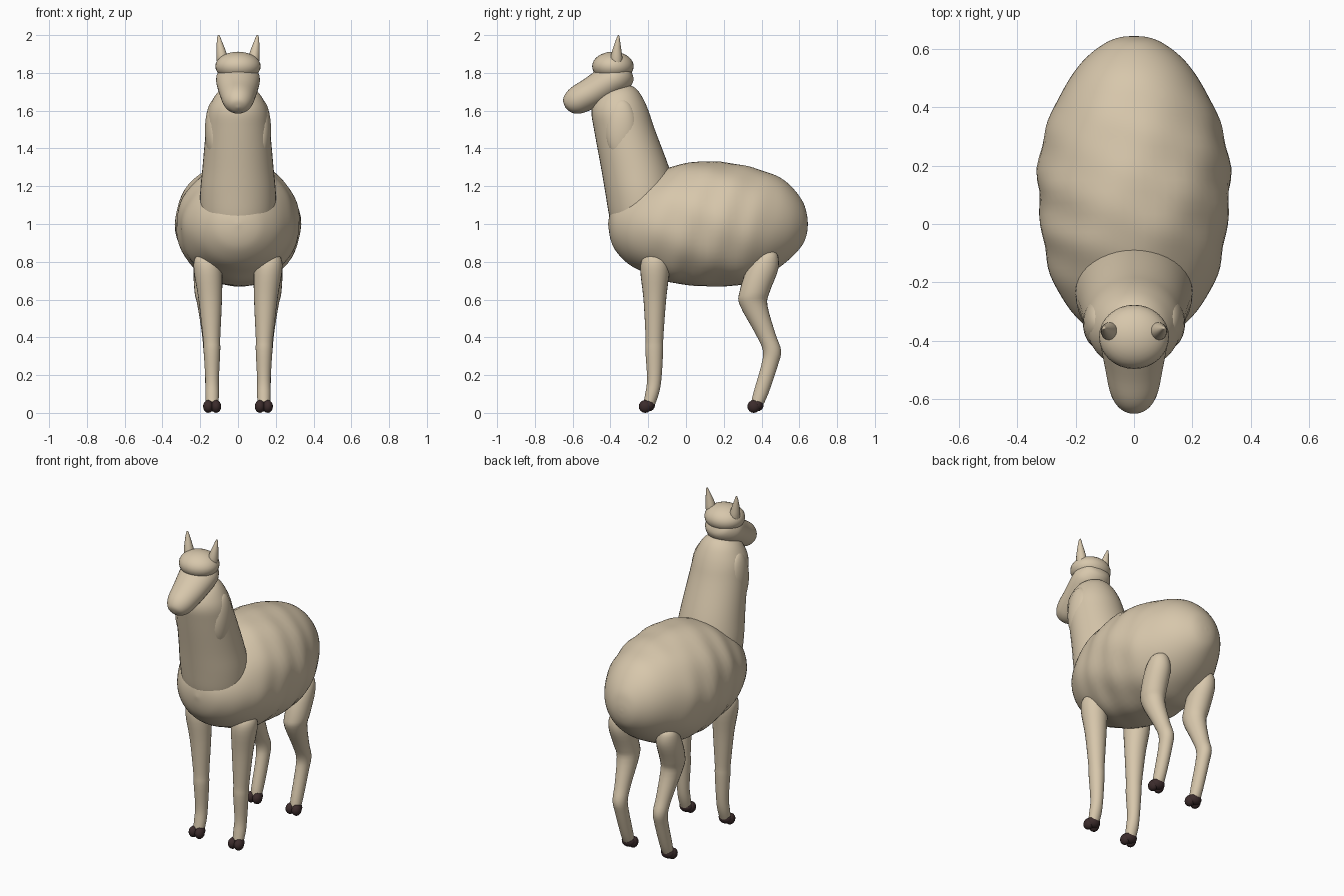
import bpy, bmesh, math
from mathutils import Vector

if "Cube" in bpy.data.objects:
    bpy.data.objects.remove(bpy.data.objects["Cube"])


def material(name, rgb):
    m = bpy.data.materials.new(name)
    m.diffuse_color = (*rgb, 1)
    m.use_nodes = True
    m.node_tree.nodes["Principled BSDF"].inputs["Base Color"].default_value = m.diffuse_color
    return m


WOOL = material("cream wool", (0.68, 0.57, 0.41))
HOOF = material("dark brown hoof", (0.045, 0.025, 0.025))


def finish(bm, name, mat):
    bmesh.ops.recalc_face_normals(bm, faces=bm.faces)
    me = bpy.data.meshes.new(name)
    bm.to_mesh(me)
    bm.free()
    for p in me.polygons:
        p.use_smooth = True
    me.materials.append(mat)
    ob = bpy.data.objects.new(name, me)
    bpy.context.collection.objects.link(ob)
    return ob


def smooth_rings(rings, steps):
    """Catmull-Rom interpolation of (x, y, z, rx, rn) rings."""
    out = []
    for i in range(len(rings) - 1):
        a, b, c, d = (rings[max(0, min(len(rings) - 1, i + k))] for k in (-1, 0, 1, 2))
        for s in range(steps):
            t = s / steps
            out.append([0.5 * (2 * q + (r - p) * t + (2 * p - 5 * q + 4 * r - w) * t * t
                               + (3 * q - p - 3 * r + w) * t ** 3)
                        for p, q, r, w in zip(a, b, c, d)])
    return out + [list(rings[-1])]


def loft(name, rings, normal, mat=WOOL, sides=32, steps=4, lump=None):
    """Skin through ellipses spanned by the x axis and the given direction."""
    bm = bmesh.new()
    n, loops = Vector(normal).normalized(), []
    for x, y, z, rx, rn in smooth_rings(rings, steps):
        loop = []
        for k in range(sides):
            a = 2 * math.pi * k / sides
            f = 1 + (lump(y, a) if lump else 0)
            off = Vector((1, 0, 0)) * max(rx, .002) * math.cos(a) + n * max(rn, .002) * math.sin(a)
            loop.append(bm.verts.new(Vector((x, y, z)) + off * f))
        loops.append(loop)
    for p, q in zip(loops, loops[1:]):
        for k in range(sides):
            j = (k + 1) % sides
            bm.faces.new((p[k], p[j], q[j], q[k]))
    bm.faces.new(loops[0])
    bm.faces.new(loops[-1])
    return finish(bm, name, mat)


def ellipsoid(name, centre, radii, mat=WOOL, seg=32):
    bm = bmesh.new()
    bmesh.ops.create_uvsphere(bm, u_segments=seg, v_segments=seg // 2, radius=1)
    for v in bm.verts:
        v.co = Vector(c + r * q for c, r, q in zip(centre, radii, v.co))
    return finish(bm, name, mat)


# woolly body with soft lumps that fade out at both ends
def wool(y, a):
    fade = max(0, 1 - ((y - .1) / .4) ** 2)
    return .016 * fade * (math.sin(23 * y + 3 * a) * math.sin(5 * a - 9 * y)
                          + .6 * math.sin(37 * y - 4 * a + 1))


body = [(-.412, 1, .004, .004), (-.40, .995, .075, .075), (-.37, .99, .14, .135),
        (-.3, .985, .215, .2), (-.2, .99, .275, .255), (-.1, .995, .305, .30),
        (0, 1, .32, .325), (.15, 1, .33, .33), (.3, .995, .31, .315), (.4, 1, .275, .285),
        (.5, 1.01, .22, .235), (.57, 1.01, .165, .175), (.62, 1.005, .10, .11),
        (.64, 1, .05, .05), (.645, 1, .003, .003)]
loft("body", [(0, *r) for r in body], (0, 0, 1), sides=56, lump=wool)

# neck: height, front y, back y, half width
neck = [(1.0, -.395, -.02, .19), (1.06, -.41, -.03, .2), (1.17, -.428, -.055, .2),
        (1.3, -.45, -.09, .188), (1.5, -.487, -.165, .17), (1.59, -.50, -.195, .16),
        (1.65, -.485, -.22, .138), (1.70, -.45, -.25, .105), (1.73, -.40, -.285, .06),
        (1.738, -.345, -.335, .005)]
loft("neck", [(0, (f + b) / 2, z, w, (b - f) / 2) for z, f, b, w in neck], (0, 1, 0), sides=40)

# tapered head and muzzle, sloping down to the front
head = [(-.30, 1.825, .02, .02), (-.315, 1.815, .075, .065), (-.355, 1.787, .108, .088),
        (-.40, 1.757, .116, .09), (-.49, 1.70, .1, .083), (-.56, 1.662, .086, .077),
        (-.60, 1.638, .07, .065), (-.628, 1.622, .043, .04), (-.638, 1.616, .004, .004)]
loft("muzzle", [(0, *r) for r in head], (0, -.57, .82))
ellipsoid("head_tuft", (0, -.387, 1.835), (.12, .11, .077))

front_leg = [(.17, -.165, .85, .012, .02), (.168, -.165, .825, .057, .06),
             (.16, -.165, .76, .075, .077), (.147, -.165, .6, .062, .06),
             (.14, -.167, .4, .046, .047), (.138, -.168, .33, .044, .047),
             (.137, -.168, .18, .036, .038), (.137, -.18, .1, .036, .036),
             (.137, -.2, .03, .032, .03)]
hind_leg = [(.17, .435, .862, .012, .02), (.169, .43, .835, .052, .055),
            (.165, .405, .76, .07, .083), (.16, .363, .64, .07, .08),
            (.153, .358, .57, .062, .073), (.145, .42, .42, .046, .053),
            (.141, .455, .33, .042, .048), (.138, .442, .25, .038, .044),
            (.137, .395, .1, .035, .04), (.137, .372, .03, .032, .03)]
ear = [(.08, -.368, 1.84, .03, .03), (.084, -.368, 1.88, .03, .031),
       (.09, -.366, 1.92, .024, .024), (.099, -.361, 1.97, .013, .012),
       (.102, -.358, 1.995, .006, .005), (.102, -.358, 2.0, .002, .002)]


def mirror(rings, s):
    return [(s * r[0], *r[1:]) for r in rings]


# paired parts
for s, side in ((-1, "left"), (1, "right")):
    loft(f"ear_{side}", mirror(ear, s), (0, 1, 0), sides=16)
    ellipsoid(f"neck_tuft_{side}", (s * .122, -.34, 1.495), (.053, .085, .165))
    for part, rings, y in (("front", front_leg, -.21), ("hind", hind_leg, .365)):
        loft(f"{part}_leg_{side}", mirror(rings, s), (0, 1, 0), sides=24)
        # split hoof: two toes and a heel
        for i, t in enumerate((-1, 1)):
            ellipsoid(f"{part}_toe_{side}_{i + 1}", (s * .137 + t * .021, y - .006, .034),
                      (.027, .034, .034), HOOF, 16)
        ellipsoid(f"{part}_heel_{side}", (s * .137, y + .013, .042), (.042, .033, .034), HOOF, 16)
